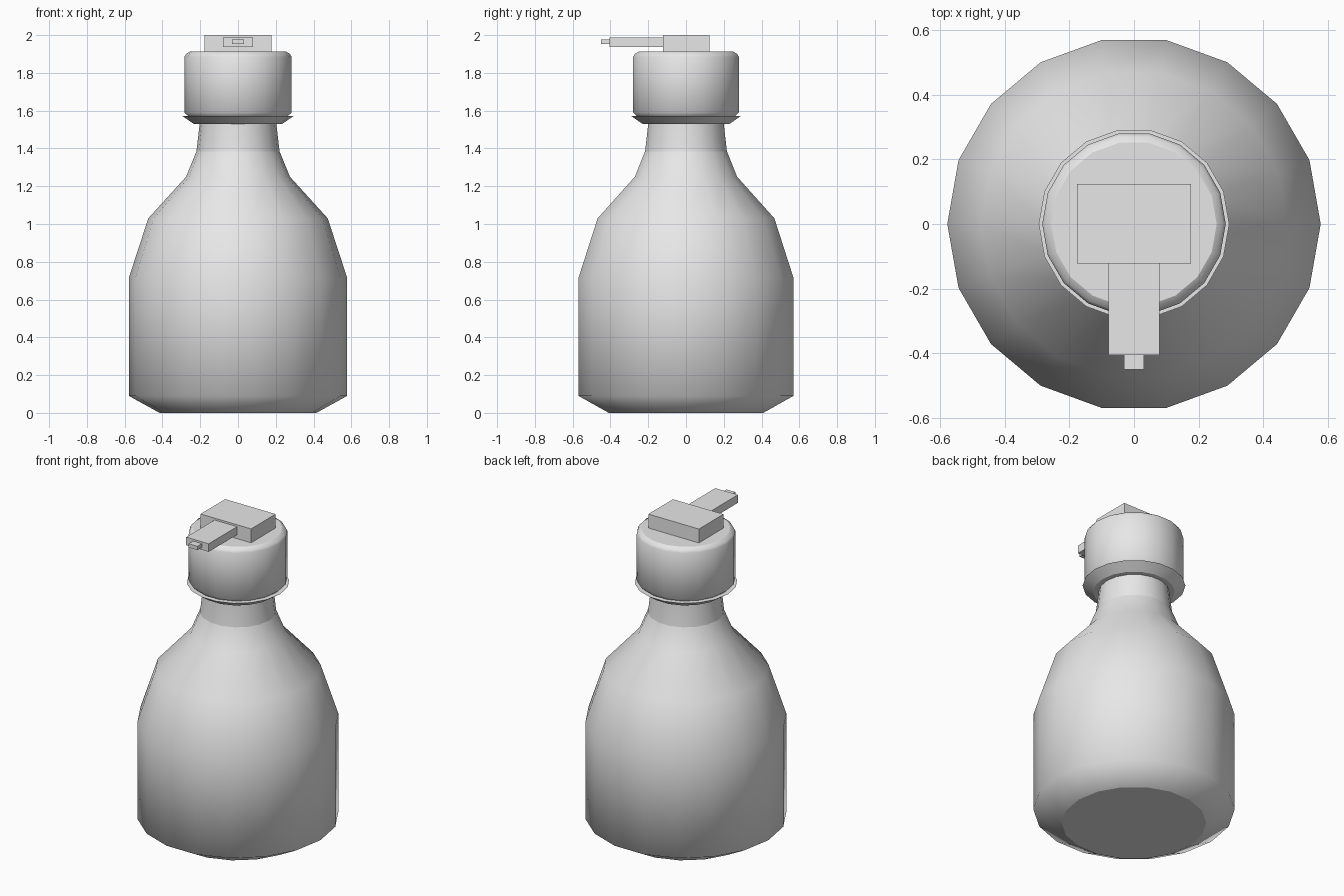
import bpy
import bmesh
from math import cos, sin, tau

default_cube = bpy.data.objects.get("Cube")
if default_cube:
    bpy.data.objects.remove(default_cube, do_unlink=True)

SIDES = 18

grey = bpy.data.materials.new("light grey plastic")
grey.use_nodes = True
colour = (0.8, 0.8, 0.8, 1)
grey.diffuse_color = colour
grey.node_tree.nodes["Principled BSDF"].inputs["Base Color"].default_value = colour


def finish(name, bm):
    mesh = bpy.data.meshes.new(name)
    bm.to_mesh(mesh)
    bm.free()
    mesh.materials.append(grey)
    obj = bpy.data.objects.new(name, mesh)
    bpy.context.collection.objects.link(obj)
    return obj


def turned(name, profile, closed=False):
    """Revolve (radius, height) points; open profiles get flat end caps."""
    bm = bmesh.new()
    rings = [[bm.verts.new((r * cos(tau * i / SIDES), r * sin(tau * i / SIDES), z))
              for i in range(SIDES)] for r, z in profile]
    pairs = list(zip(rings, rings[1:]))
    if closed:
        pairs.append((rings[-1], rings[0]))
    for low, high in pairs:
        level = abs(low[0].co.z - high[0].co.z) < 0.001
        for i in range(SIDES):
            j = (i + 1) % SIDES
            face = bm.faces.new((low[i], low[j], high[j], high[i]))
            face.smooth = not level
    if not closed:
        bm.faces.new(rings[0][::-1])
        bm.faces.new(rings[-1])
    bmesh.ops.recalc_face_normals(bm, faces=bm.faces)
    return finish(name, bm)


def box(name, half_width, y, z):
    bm = bmesh.new()
    bmesh.ops.create_cube(bm, size=1)
    for v in bm.verts:
        v.co = (2 * half_width * v.co.x, y[v.co.y > 0], z[v.co.z > 0])
    return finish(name, bm)


# Bottle
turned("bottle_body", [(0.415, 0), (0.578, 0.09), (0.578, 0.715),
                       (0.475, 1.03), (0.275, 1.25), (0.22, 1.385)])
turned("bottle_neck", [(0.22, 1.385), (0.203, 1.53), (0.203, 1.56)])

# Flared collar and rounded cap
turned("collar", [(0.2, 1.53), (0.234, 1.53), (0.295, 1.572), (0.2, 1.572)], closed=True)
turned("cap", [(0.262, 1.57), (0.284, 1.59), (0.284, 1.885), (0.275, 1.9), (0.256, 1.912)])

# Pump head with its spout
box("pump_head", 0.177, (-0.122, 0.124), (1.905, 2.0))
box("spout", 0.079, (-0.406, -0.12), (1.937, 1.988))
box("spout_tip", 0.031, (-0.45, -0.4), (1.952, 1.976))
